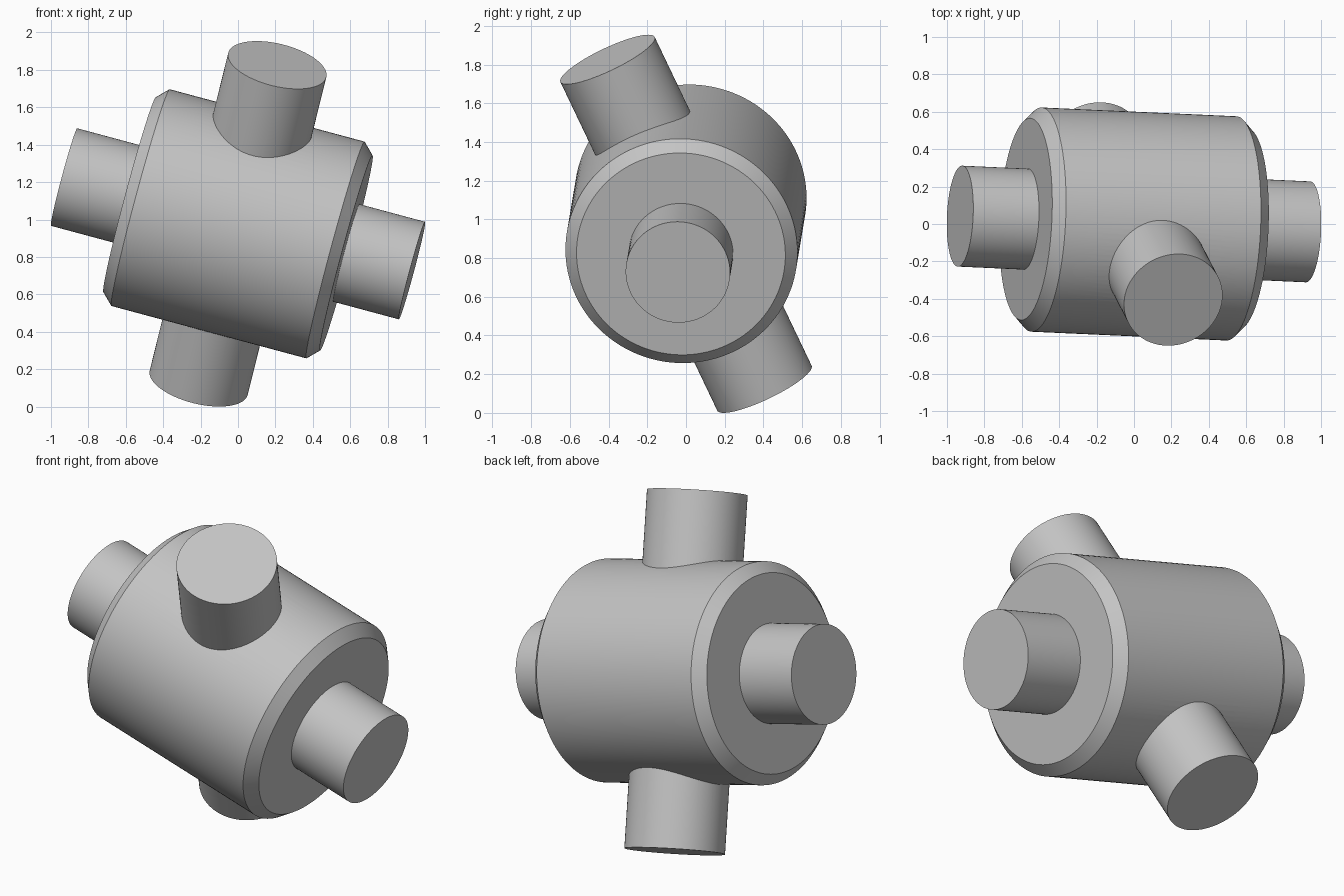
import bpy, bmesh
from math import pi, radians
from mathutils import Vector, Matrix

cube = bpy.data.objects.get("Cube")
if cube:
    bpy.data.objects.remove(cube, do_unlink=True)

CENTRE = Vector((0, 0, 0.977))
MAIN_AXIS = Vector((0.93, -0.042, -0.25)).normalized()
CROSS_AXIS = Vector((0.205, -0.405, 0.85))
CROSS_AXIS = (CROSS_AXIS - CROSS_AXIS.project(MAIN_AXIS)).normalized()
REACH = 0.964       # half length of both shafts
SHAFT_R = 0.27

grey = bpy.data.materials.new("plain grey")
grey.use_nodes = True
colour = (0.55, 0.55, 0.55, 1)
grey.diffuse_color = colour
grey.node_tree.nodes["Principled BSDF"].inputs["Base Color"].default_value = colour


def lathe(name, half_profile, axis):
    """Spin a profile, mirrored end to end, around the given axis."""
    profile = [(r, -h) for r, h in half_profile] + [(r, h) for r, h in reversed(half_profile)]
    bm = bmesh.new()
    verts = [bm.verts.new((r, 0, h)) for r, h in profile]
    edges = [bm.edges.new(pair) for pair in zip(verts, verts[1:])]
    bmesh.ops.spin(bm, geom=verts + edges, cent=(0, 0, 0), axis=(0, 0, 1),
                   angle=2 * pi, steps=128, use_merge=True)
    bmesh.ops.remove_doubles(bm, verts=bm.verts[:], dist=0.0001)
    bmesh.ops.recalc_face_normals(bm, faces=bm.faces[:])
    turn = Vector((0, 0, 1)).rotation_difference(axis).to_matrix().to_4x4()
    bm.transform(Matrix.Translation(CENTRE) @ turn)
    mesh = bpy.data.meshes.new(name)
    bm.to_mesh(mesh)
    bm.free()
    mesh.materials.append(grey)
    obj = bpy.data.objects.new(name, mesh)
    bpy.context.collection.objects.link(obj)
    return obj


# Chamfered drum with its end shafts
drum = lathe("drum_with_end_shafts",
             [(0, REACH), (SHAFT_R, REACH), (SHAFT_R, 0.6), (0.54, 0.6), (0.6, 0.54)],
             MAIN_AXIS)

# Shaft crossing the drum at right angles
cross = lathe("cross_shaft", [(0, REACH), (SHAFT_R, REACH)], CROSS_AXIS)

# Join both into one solid
union = drum.modifiers.new("join cross shaft", 'BOOLEAN')
union.operation = 'UNION'
union.solver = 'EXACT'
union.object = cross
bpy.ops.object.select_all(action='DESELECT')
drum.select_set(True)
bpy.context.view_layer.objects.active = drum
bpy.ops.object.modifier_apply(modifier=union.name)
bpy.data.objects.remove(cross, do_unlink=True)
bpy.ops.object.shade_smooth_by_angle(angle=radians(30))
